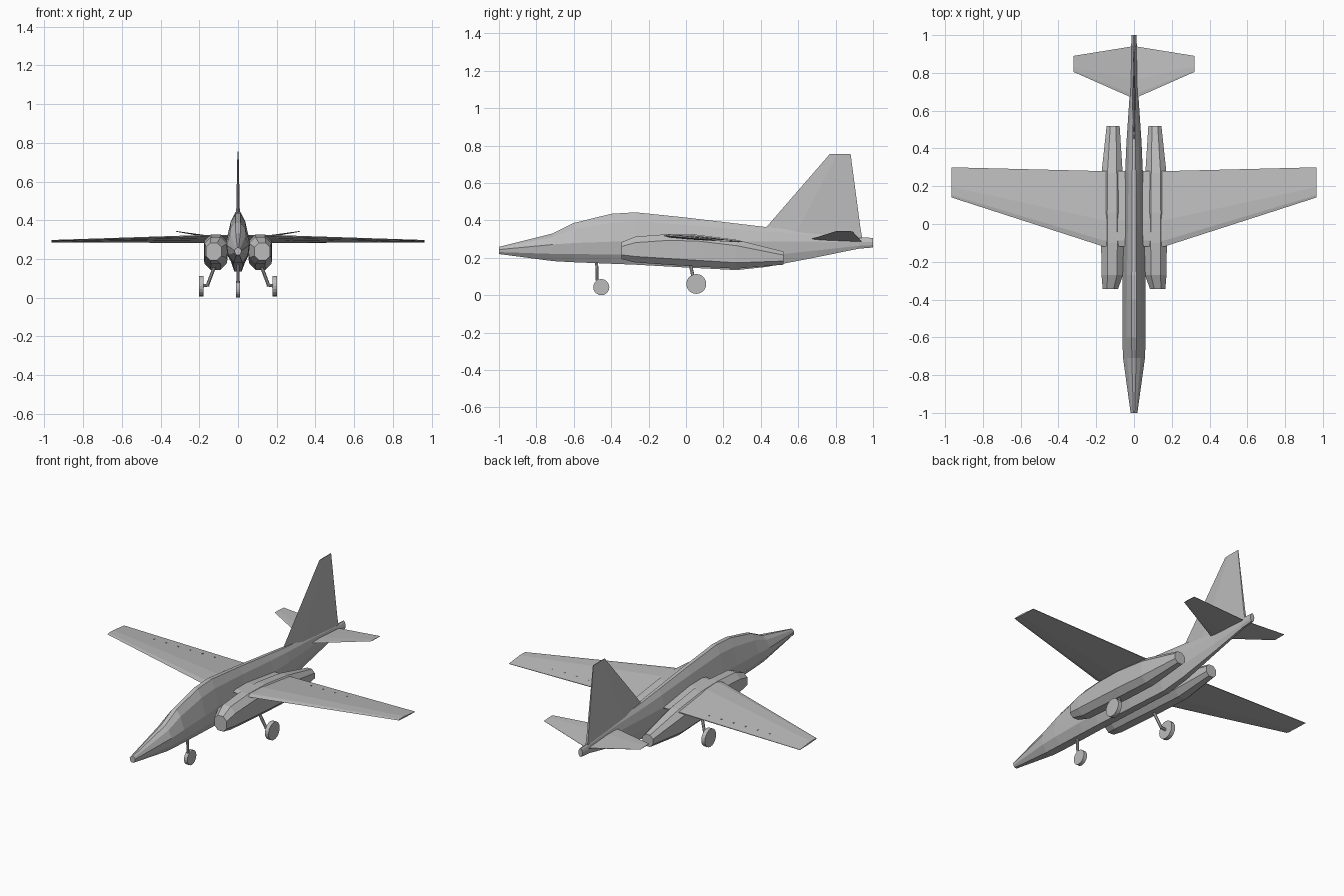
import bpy, bmesh, math
from mathutils import Vector

if "Cube" in bpy.data.objects:
    bpy.data.objects.remove(bpy.data.objects["Cube"], do_unlink=True)

# Single paint colour
grey = bpy.data.materials.new("airframe grey")
grey.use_nodes = True
COLOUR = (0.5, 0.5, 0.5, 1)
grey.diffuse_color = COLOUR
grey.node_tree.nodes["Principled BSDF"].inputs["Base Color"].default_value = COLOUR


def finish(name, bm, mirror=False):
    bmesh.ops.recalc_face_normals(bm, faces=bm.faces[:])
    mesh = bpy.data.meshes.new(name)
    bm.to_mesh(mesh)
    bm.free()
    mesh.materials.append(grey)
    obj = bpy.data.objects.new(name, mesh)
    bpy.context.collection.objects.link(obj)
    if mirror:
        obj.modifiers.new("mirror", 'MIRROR')
    return obj


def loft(name, rings, mirror=False):
    """Skin a closed body through rings of equal point count."""
    bm = bmesh.new()
    loops = [[bm.verts.new(p) for p in ring] for ring in rings]
    n = len(loops[0])
    for a, b in zip(loops, loops[1:]):
        for i in range(n):
            j = (i + 1) % n
            bm.faces.new((a[i], a[j], b[j], b[i]))
    bm.faces.new(loops[0])
    bm.faces.new(loops[-1][::-1])
    return finish(name, bm, mirror)


def rod(name, start, end, radius, sides=8, mirror=False):
    start, end = Vector(start), Vector(end)
    axis = end - start
    bm = bmesh.new()
    bmesh.ops.create_cone(bm, cap_ends=True, segments=sides, radius1=radius,
                          radius2=radius, depth=axis.length)
    bmesh.ops.rotate(bm, verts=bm.verts[:], cent=(0, 0, 0),
                     matrix=axis.to_track_quat('Z', 'Y').to_matrix())
    bmesh.ops.translate(bm, verts=bm.verts[:], vec=(start + end) / 2)
    return finish(name, bm, mirror)


# Fuselage with the canopy hump: y, half width, bottom, widest height, top
HALF = [(0.2, 1), (0.62, 0.7), (1, 0.05), (0.88, -0.55), (0.4, -1)]
SECTION = HALF + [(-x, t) for x, t in reversed(HALF)]


def body_ring(y, w, low, mid, high):
    return [(x * w, y, mid + t * ((high - mid) if t > 0 else (mid - low)))
            for x, t in SECTION]


loft("fuselage", [body_ring(*s) for s in (
    (-1.0, 0.018, 0.222, 0.245, 0.26),
    (-0.71, 0.058, 0.184, 0.27, 0.333),
    (-0.6, 0.062, 0.178, 0.275, 0.388),
    (-0.4, 0.062, 0.17, 0.28, 0.437),
    (-0.27, 0.06, 0.165, 0.285, 0.445),
    (0.0, 0.052, 0.15, 0.285, 0.417),
    (0.27, 0.047, 0.136, 0.285, 0.385),
    (0.43, 0.04, 0.153, 0.285, 0.366),
    (0.7, 0.022, 0.205, 0.285, 0.34),
    (0.92, 0.015, 0.25, 0.285, 0.312),
    (1.0, 0.014, 0.257, 0.285, 0.308))])


# Engine nacelles: y, inner x, outer x, bottom, top
def nacelle_ring(y, x0, x1, z0, z1):
    c = 0.28 * (x1 - x0)
    return [(x0 + c, y, z0), (x1 - c, y, z0), (x1, y, z0 + c), (x1, y, z1 - c),
            (x1 - c, y, z1), (x0 + c, y, z1), (x0, y, z1 - c), (x0, y, z0 + c)]


loft("engine_nacelle", [nacelle_ring(*s) for s in (
    (-0.345, 0.085, 0.166, 0.195, 0.285),
    (-0.27, 0.058, 0.172, 0.177, 0.315),
    (-0.1, 0.055, 0.174, 0.165, 0.328),
    (0.06, 0.056, 0.175, 0.155, 0.325),
    (0.27, 0.06, 0.172, 0.144, 0.298),
    (0.52, 0.076, 0.145, 0.165, 0.236))], mirror=True)


# Lifting surfaces: x, leading y, trailing y, leading z, trailing z, thickness
def foil_ring(x, y0, y1, z0, z1, thick):
    shape = [(0, 0), (0.08, 0.6), (0.35, 1), (1, 0.15),
             (1, -0.15), (0.35, -0.6), (0.08, -0.5)]
    return [(x, y0 + (y1 - y0) * u, z0 + (z1 - z0) * u + thick / 2 * v)
            for u, v in shape]


def both_sides(stations):
    left = [foil_ring(*s) for s in stations]
    right = [foil_ring(-s[0], *s[1:]) for s in reversed(stations)]
    return right + left


loft("wing", both_sides([
    (0.165, -0.118, 0.28, 0.32, 0.287, 0.03),
    (0.965, 0.14, 0.3, 0.297, 0.288, 0.012)]))
loft("tailplane", both_sides([
    (0.01, 0.668, 0.94, 0.302, 0.288, 0.012),
    (0.32, 0.805, 0.89, 0.345, 0.343, 0.004)]))


# Small flap hinges along the wing
bm = bmesh.new()
for i in range(6):
    x = 0.32 + i * 0.08
    made = bmesh.ops.create_cube(bm, size=0.006)["verts"]
    bmesh.ops.translate(bm, verts=made, vec=(x, 0.235, 0.295))
finish("flap_hinges", bm, mirror=True)


# Tail fin, a thin tapered blade
def fin_ring(z, y0, y1, w):
    mid = y0 + 0.35 * (y1 - y0)
    return [(0, y0, z), (w, mid, z), (w * 0.5, y1, z),
            (-w * 0.5, y1, z), (-w, mid, z)]


loft("tail_fin", [fin_ring(0.29, 0.365, 0.945, 0.014),
                  fin_ring(0.366, 0.43, 0.932, 0.011),
                  fin_ring(0.758, 0.77, 0.88, 0.003)])

# Nose landing gear
rod("nose_strut", (0, -0.478, 0.19), (0, -0.475, 0.08), 0.008)
rod("nose_wheel", (-0.011, -0.453, 0.045), (0.011, -0.453, 0.045), 0.043, 20)

# Main landing gear
rod("main_strut", (0.115, 0.02, 0.18), (0.156, 0.045, 0.07), 0.009, mirror=True)
rod("main_axle", (0.15, 0.05, 0.068), (0.185, 0.055, 0.062), 0.008, mirror=True)
rod("main_wheel", (0.177, 0.055, 0.062), (0.201, 0.055, 0.062), 0.053, 20, mirror=True)

# Rest the wheels on the ground
bpy.context.view_layer.update()
lowest = min((o.matrix_world @ Vector(c)).z for o in bpy.context.scene.objects
             if o.type == 'MESH' for c in o.bound_box)
for o in bpy.context.scene.objects:
    if o.type == 'MESH':
        o.location.z -= lowest
